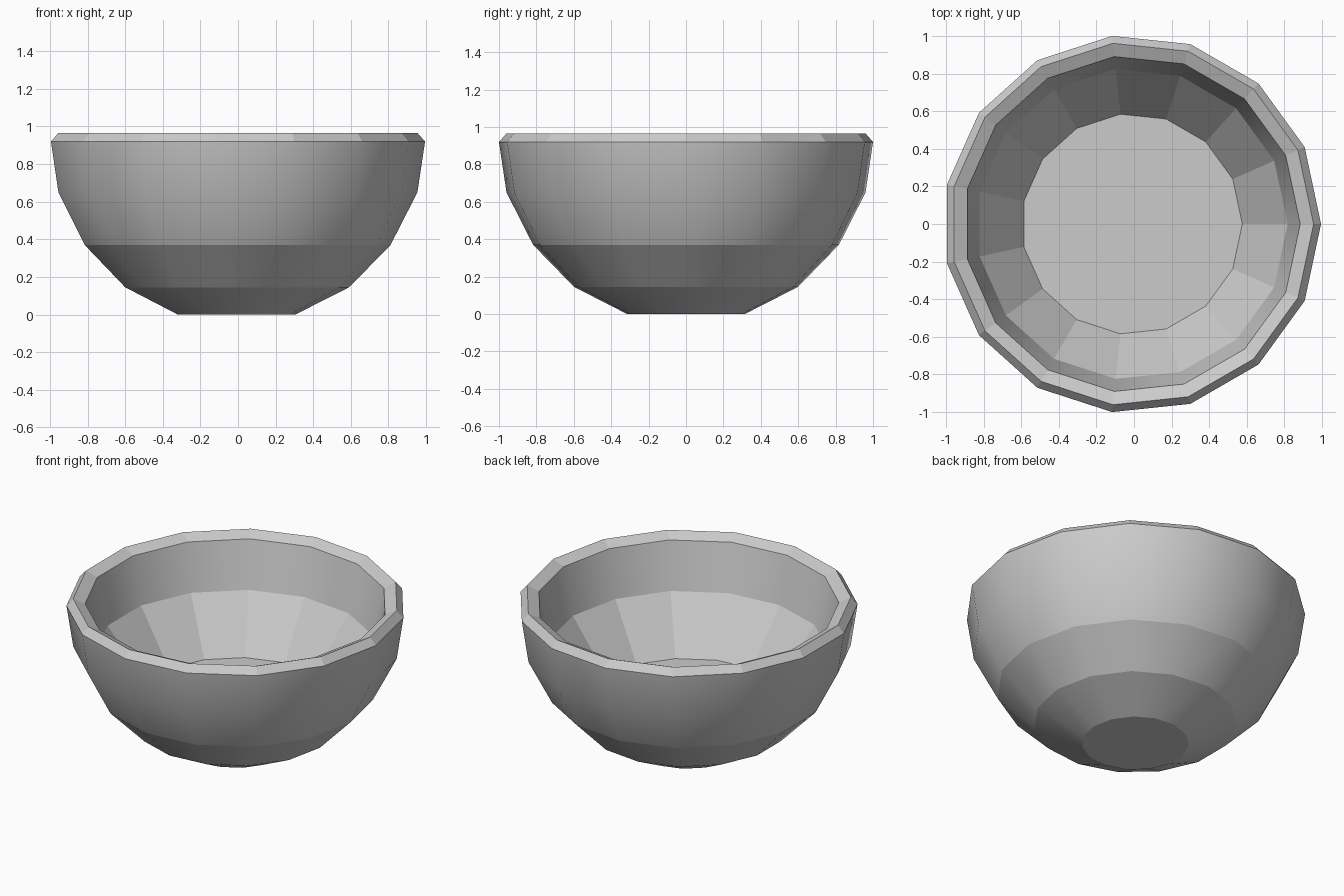
import bpy, bmesh, math

if "Cube" in bpy.data.objects:
    bpy.data.objects.remove(bpy.data.objects["Cube"])

SIDES = 15
OFFSET = -0.011  # odd side count: shift so the bounds are centred

# (radius, height, smooth band above, sharp ring) from base, over rim, to inner floor
PROFILE = [
    (0.316, 0.0, True, True),
    (0.602, 0.145, True, True),
    (0.822, 0.37, True, True),
    (0.965, 0.65, True, False),
    (1.0055, 0.92, False, True),
    (0.966, 0.965, False, True),
    (0.895, 0.932, True, True),
    (0.828, 0.63, False, True),
    (0.587, 0.30, False, True),
]

bm = bmesh.new()
rings = []
for r, z, _, _ in PROFILE:
    rings.append([bm.verts.new((r * math.cos(2 * math.pi * i / SIDES) + OFFSET,
                                r * math.sin(2 * math.pi * i / SIDES), z))
                  for i in range(SIDES)])

# Bands between neighbouring rings
for k in range(len(rings) - 1):
    a, b = rings[k], rings[k + 1]
    for i in range(SIDES):
        j = (i + 1) % SIDES
        bm.faces.new((a[i], a[j], b[j], b[i])).smooth = PROFILE[k][2]

# Base underside and inner floor
bm.faces.new(rings[0][::-1])
bm.faces.new(rings[-1])

# Sharp creases along the rings
for ring, (_, _, _, sharp) in zip(rings, PROFILE):
    if sharp:
        for i in range(SIDES):
            bm.edges.get((ring[i], ring[(i + 1) % SIDES])).smooth = False

bmesh.ops.recalc_face_normals(bm, faces=bm.faces)
mesh = bpy.data.meshes.new("bowl")
bm.to_mesh(mesh)
bm.free()
bowl = bpy.data.objects.new("bowl", mesh)
bpy.context.collection.objects.link(bowl)
